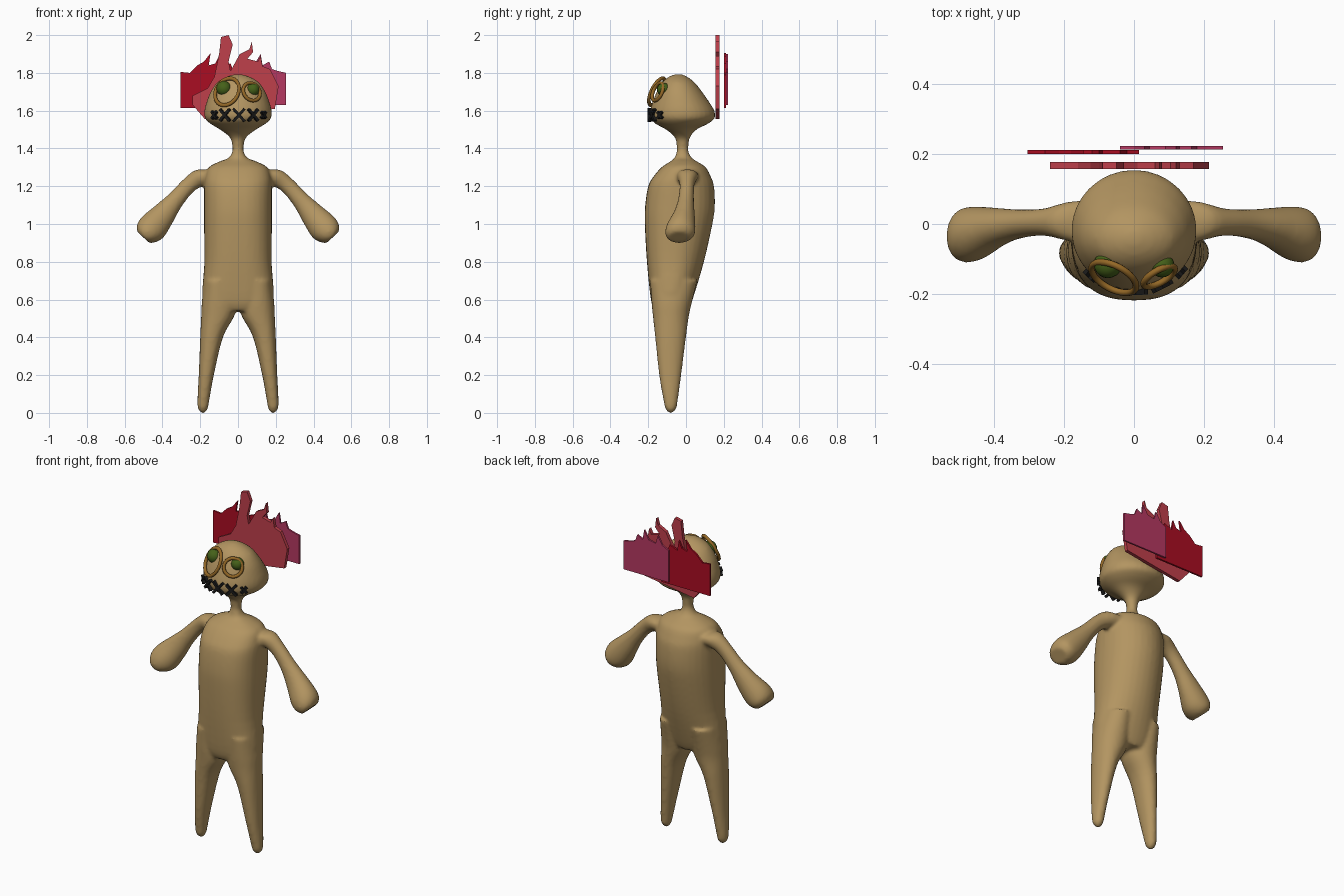
import bpy, bmesh, math
from mathutils import Vector

if "Cube" in bpy.data.objects:
    bpy.data.objects.remove(bpy.data.objects["Cube"])


def mat(name, col):
    m = bpy.data.materials.new(name)
    m.diffuse_color = (*col, 1)
    m.use_nodes = True
    m.node_tree.nodes["Principled BSDF"].inputs["Base Color"].default_value = m.diffuse_color
    return m


TAN = mat("tan_cloth", (0.45, 0.30, 0.12))
RING = mat("ring_brown", (0.30, 0.14, 0.02))
GREEN = mat("eye_green", (0.06, 0.12, 0.01))
BLACK = mat("thread_black", (0.01, 0.01, 0.01))
RED = mat("hair_red", (0.52, 0.05, 0.07))
CRIMSON = mat("hair_crimson", (0.40, 0.004, 0.016))
PINK = mat("hair_pink", (0.46, 0.04, 0.12))


def finish(bm, name, material):
    bmesh.ops.recalc_face_normals(bm, faces=bm.faces)
    me = bpy.data.meshes.new(name)
    bm.to_mesh(me)
    bm.free()
    ob = bpy.data.objects.new(name, me)
    bpy.context.collection.objects.link(ob)
    me.materials.append(material)
    return ob


def smooth_sections(secs, n=4):
    """Catmull-Rom refinement of a list of sections."""
    s = [Vector(p) for p in secs]
    s = [s[0]] + s + [s[-1]]
    out = []
    for a, b, c, d in zip(s, s[1:], s[2:], s[3:]):
        for k in range(n):
            t = k / n
            out.append(0.5 * (2 * b + (c - a) * t + (2 * a - 5 * b + 4 * c - d) * t * t
                              + (3 * b - a - 3 * c + d) * t ** 3))
    return out + [s[-1]]


def loft(bm, secs, side=1, tilt=0.0, front=2.0, back=2.0, n=32):
    """Sections are (x, z, half width, front y, back y); tilt turns rings in the xz plane."""
    rings = []
    for x, z, r, yf, yb in smooth_sections(secs):
        ring = []
        for i in range(n):
            a = 2 * math.pi * i / n
            c, s = math.cos(a), math.sin(a)
            e = 2 / (back if s > 0 else front)
            w = math.copysign(abs(c) ** e, c) * r
            y = (yf + yb) / 2 + math.copysign(abs(s) ** e, s) * (yb - yf) / 2
            ring.append(bm.verts.new((side * (x + w * math.cos(tilt)), y, z + w * math.sin(tilt))))
        rings.append(ring)
    for p, q in zip(rings, rings[1:]):
        for i in range(n):
            bm.faces.new((p[i], p[(i + 1) % n], q[(i + 1) % n], q[i]))
    bm.faces.new(rings[0])
    bm.faces.new(rings[-1])


# Body: head and torso, arms and legs, blended into one skin
bm = bmesh.new()
loft(bm, [(0, 1.793, .015, -.055, -.025), (0, 1.78, .06, -.09, .005), (0, 1.75, .11, -.125, .045),
          (0, 1.70, .145, -.155, .085), (0, 1.65, .165, -.175, .12), (0, 1.60, .178, -.19, .15),
          (0, 1.56, .175, -.188, .152), (0, 1.53, .145, -.16, .115), (0, 1.50, .095, -.105, .055),
          (0, 1.46, .045, -.06, .022), (0, 1.42, .031, -.05, .014), (0, 1.38, .031, -.05, .014),
          (0, 1.35, .048, -.06, .03)])
loft(bm, [(0, 1.38, .031, -.05, .014), (0, 1.35, .048, -.06, .03), (0, 1.33, .10, -.085, .06),
          (0, 1.30, .155, -.13, .105), (0, 1.25, .175, -.173, .132), (0, 1.2, .18, -.2, .148),
          (0, 1.1, .18, -.216, .153), (0, 1.0, .18, -.218, .14), (0, .8, .178, -.207, .095),
          (0, .6, .187, -.186, .035), (0, .54, .12, -.165, .01)], front=2.5, back=2.0)
for s in (1, -1):
    loft(bm, [(.10, 1.25, .05, -.06, .07), (.18, 1.25, .055, -.05, .065), (.255, 1.21, .043, -.034, .045),
              (.33, 1.128, .047, -.042, .042), (.39, 1.055, .064, -.065, .046),
              (.45, .985, .079, -.103, .05), (.485, .95, .068, -.11, .045), (.502, .93, .045, -.095, .02)],
         s, tilt=math.radians(43))
    loft(bm, [(.10, .70, .08, -.19, .06), (.10, .58, .092, -.182, .03), (.108, .51, .087, -.175, .015),
              (.14, .40, .06, -.163, 0), (.168, .2, .04, -.142, -.025), (.184, .06, .031, -.118, -.044),
              (.186, .02, .025, -.108, -.053), (.186, 0, .010, -.09, -.07)], s, front=2.3)
body = finish(bm, "body", TAN)
rm = body.modifiers.new("blend", 'REMESH')
rm.mode = 'VOXEL'
rm.voxel_size = 0.01
rm.use_smooth_shade = True
sm = body.modifiers.new("soften", 'SMOOTH')
sm.factor = 0.5
sm.iterations = 5

# Eyes: a green ball inside a tilted ring
for side, ring_c, normal, rad, ball_c, ball_r in (
        ("left", (-.058, -.153, 1.70), (-.42, -.8, .42), .070, (-.075, -.115, 1.717), .040),
        ("right", (.072, -.150, 1.70), (.45, -.8, .35), .050, (.080, -.118, 1.712), .035)):
    rot = Vector(normal).to_track_quat('Z', 'Y').to_euler()
    bpy.ops.mesh.primitive_torus_add(major_radius=rad, minor_radius=.0095, major_segments=32,
                                     minor_segments=10, location=ring_c, rotation=rot)
    ob = bpy.context.object
    ob.name = side + "_eye_ring"
    if side == "left":
        ob.scale.y = 1.12
    ob.data.materials.append(RING)
    bpy.ops.object.shade_smooth()
    bpy.ops.mesh.primitive_uv_sphere_add(segments=20, ring_count=12, radius=ball_r, location=ball_c)
    bpy.context.object.name = side + "_eye"
    bpy.context.object.data.materials.append(GREEN)
    bpy.ops.object.shade_smooth()

# Mouth: crossed stitches around the face
for i, (x, h) in enumerate(((-.125, .020), (-.07, .033), (.005, .036), (.08, .033), (.135, .018))):
    y = -.022 - .172 * math.sqrt(1 - (x / .182) ** 2)
    yaw = math.atan2(x, -(y + .02))
    for k in (-1, 1):
        bpy.ops.mesh.primitive_cube_add(size=1, location=(x, y, 1.577),
                                        rotation=(0, k * math.radians(42), yaw))
        ob = bpy.context.object
        ob.name = f"mouth_stitch_{i}_{'a' if k < 0 else 'b'}"
        ob.scale = (.014, .018, h * 2.5)
        ob.data.materials.append(BLACK)


def plate(name, pts, y0, y1, material):
    """Flat cut-out standing in the xz plane."""
    bm = bmesh.new()
    f = bm.faces.new([bm.verts.new((x, y0, z)) for x, z in pts])
    ext = bmesh.ops.extrude_face_region(bm, geom=[f])
    bmesh.ops.translate(bm, vec=(0, y1 - y0, 0),
                        verts=[v for v in ext["geom"] if isinstance(v, bmesh.types.BMVert)])
    return finish(bm, name, material)


# Hair: three flame-shaped plates behind the head
plate("hair_center", [(-.175, 1.555), (-.24, 1.63), (-.24, 1.68), (-.16, 1.72), (-.125, 1.78), (-.10, 1.90),
                      (-.09, 1.99), (-.05, 2.0), (-.028, 1.95), (-.05, 1.86), (-.04, 1.81), (.01, 1.90),
                      (.06, 1.925), (.073, 1.965), (.08, 1.91), (.05, 1.875), (.105, 1.86), (.12, 1.89),
                      (.13, 1.835), (.17, 1.82), (.185, 1.79), (.215, 1.73), (.195, 1.61)],
      .157, .177, RED)
plate("hair_left", [(-.305, 1.615), (-.305, 1.805), (-.255, 1.80), (-.215, 1.84), (-.18, 1.86), (-.145, 1.905),
                    (-.155, 1.84), (-.12, 1.85), (-.10, 1.89), (-.09, 1.83), (-.04, 1.85), (-.02, 1.80),
                    (.015, 1.79), (.015, 1.615)], .20, .211, CRIMSON)
plate("hair_right", [(-.04, 1.63), (-.04, 1.82), (0, 1.84), (.03, 1.89), (.045, 1.84), (.09, 1.85),
                     (.12, 1.90), (.13, 1.84), (.165, 1.86), (.18, 1.82), (.21, 1.81), (.255, 1.80),
                     (.255, 1.63)], .213, .223, PINK)
